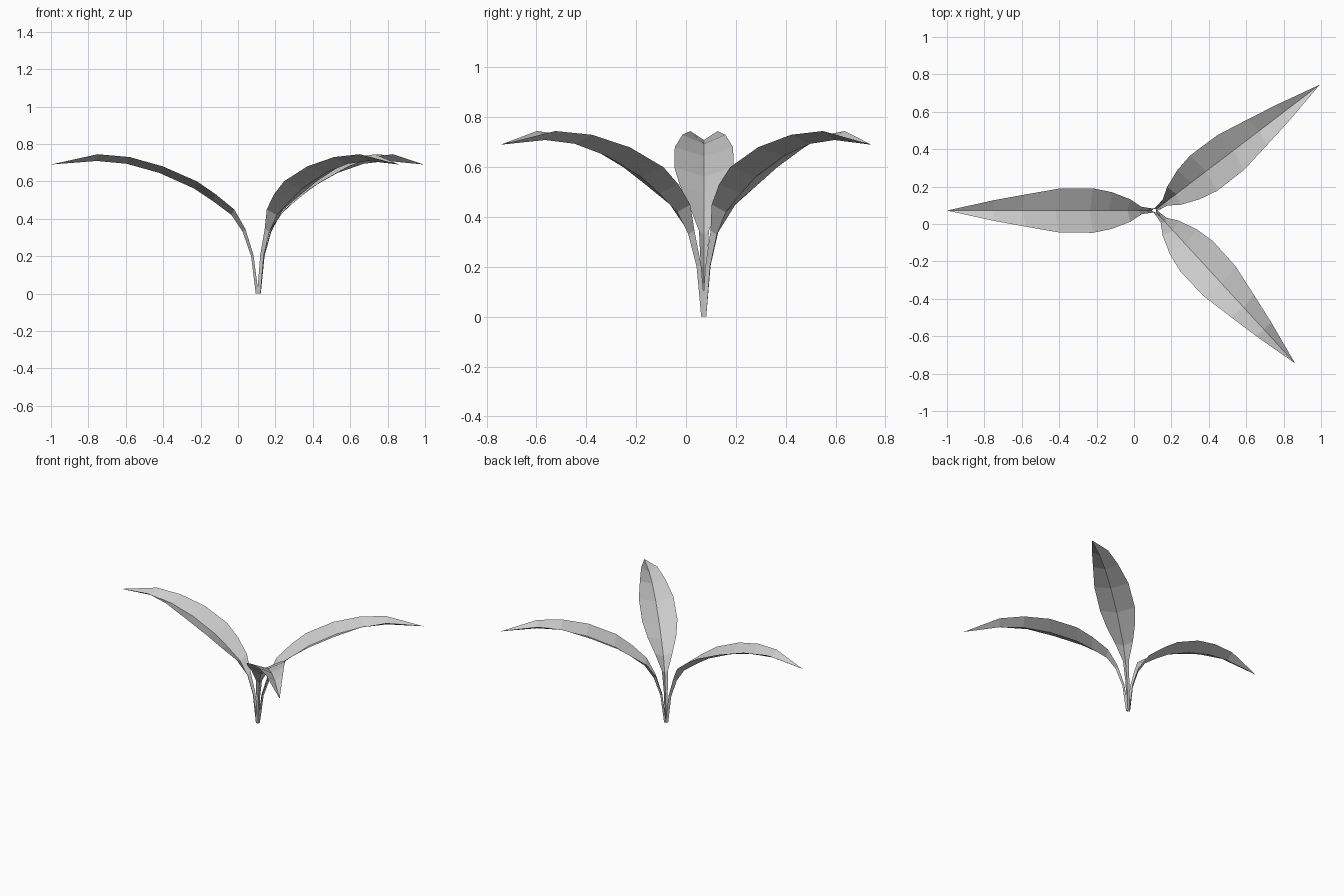
import bpy, bmesh, math

if "Cube" in bpy.data.objects:
    bpy.data.objects.remove(bpy.data.objects["Cube"])

CENTRE = (0.11, 0.072)

# Leaf stations: rib distance, rib height, edge distance, edge height, half width
STATIONS = [
    (0.015, 0.00, 0.000, 0.00, 0.010),
    (0.040, 0.20, 0.027, 0.205, 0.013),
    (0.085, 0.33, 0.070, 0.345, 0.020),
    (0.145, 0.42, 0.130, 0.45, 0.060),
    (0.245, 0.495, 0.228, 0.53, 0.098),
    (0.345, 0.562, 0.330, 0.60, 0.119),
    (0.530, 0.645, 0.512, 0.68, 0.117),
    (0.705, 0.694, 0.690, 0.73, 0.086),
    (0.865, 0.709, 0.860, 0.745, 0.055),
]
TIP = (1.11, 0.69)


def make_leaf(name, degrees):
    a = math.radians(degrees)
    c, s = math.cos(a), math.sin(a)
    bm = bmesh.new()

    def vert(r, side, z):
        return bm.verts.new((CENTRE[0] + r * c - side * s,
                             CENTRE[1] + r * s + side * c, z))

    # V-shaped rows: right edge, midrib, left edge
    rows = [(vert(er, -w, ez), vert(rr, 0, rz), vert(er, w, ez))
            for rr, rz, er, ez, w in STATIONS]
    for low, high in zip(rows, rows[1:]):
        for i in (0, 1):
            bm.faces.new((low[i], high[i], high[i + 1], low[i + 1]))
    # Pointed tip
    tip = vert(TIP[0], 0, TIP[1])
    for i in (0, 1):
        bm.faces.new((rows[-1][i], tip, rows[-1][i + 1]))
    bmesh.ops.recalc_face_normals(bm, faces=bm.faces)
    bm.normal_update()
    if sum(f.normal.z for f in bm.faces) < 0:
        bmesh.ops.reverse_faces(bm, faces=bm.faces)
    mesh = bpy.data.meshes.new(name)
    bm.to_mesh(mesh)
    bm.free()
    bpy.context.collection.objects.link(bpy.data.objects.new(name, mesh))


# Three arching leaves around a shared base
for name, angle in (("leaf_left", 180), ("leaf_back_right", 37.3),
                    ("leaf_front_right", -47.4)):
    make_leaf(name, angle)
